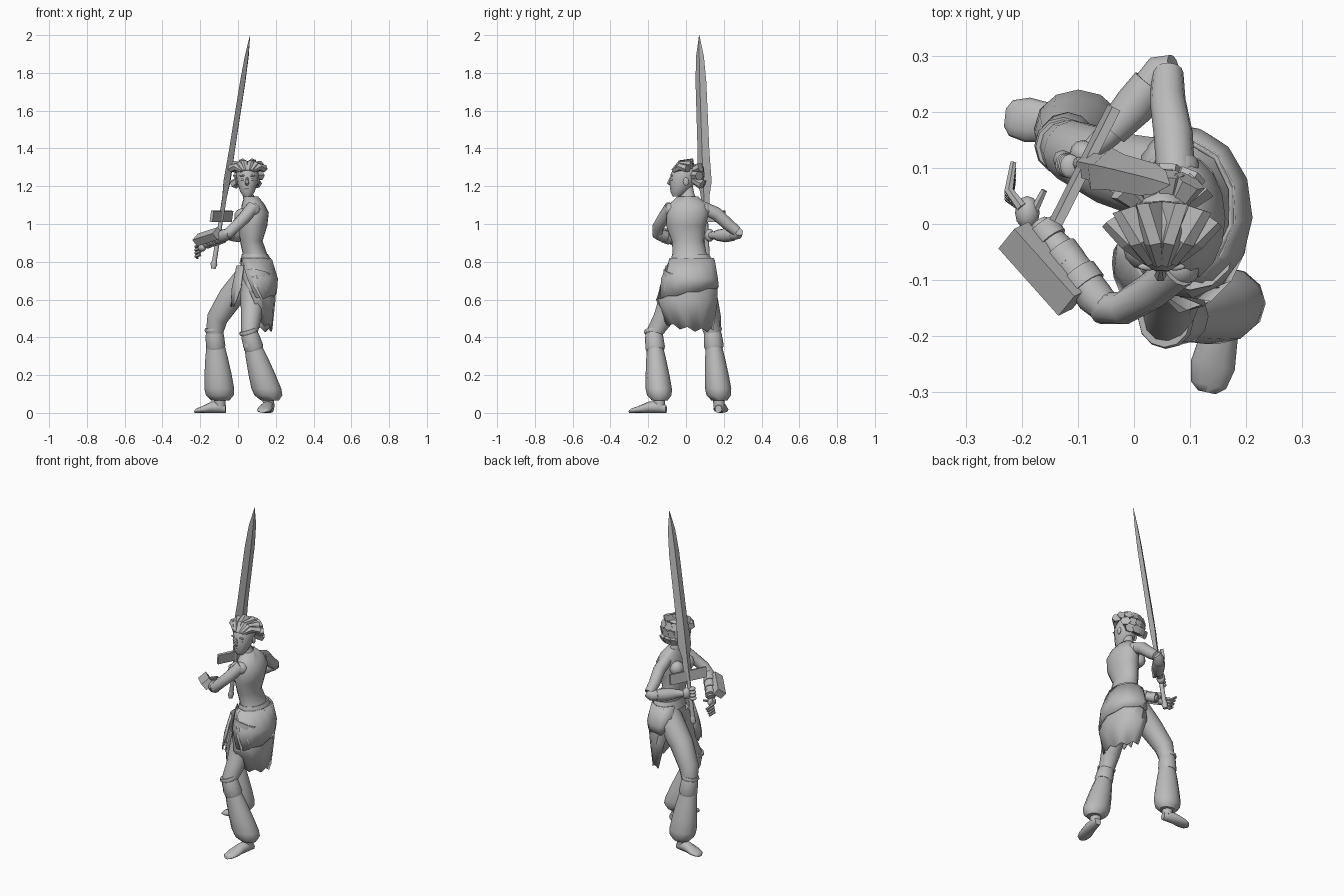
import bpy, bmesh, math
from mathutils import Vector

cube = bpy.data.objects.get("Cube")
if cube:
    bpy.data.objects.remove(cube)

grey = bpy.data.materials.new("plain grey")
grey.use_nodes = True
tone = (.5, .5, .5, 1)
grey.diffuse_color = tone
grey.node_tree.nodes["Principled BSDF"].inputs["Base Color"].default_value = tone

X, Y, Z = Vector((1, 0, 0)), Vector((0, 1, 0)), Vector((0, 0, 1))
CM = .01  # every helper below takes hundredths of a unit


def finish(name, bm, angle=40):
    bmesh.ops.recalc_face_normals(bm, faces=bm.faces)
    mesh = bpy.data.meshes.new(name)
    bm.to_mesh(mesh)
    bm.free()
    mesh.materials.append(grey)
    obj = bpy.data.objects.new(name, mesh)
    bpy.context.collection.objects.link(obj)
    bpy.ops.object.select_all(action='DESELECT')
    obj.select_set(True)
    bpy.context.view_layer.objects.active = obj
    if angle:
        bpy.ops.object.shade_smooth_by_angle(angle=math.radians(angle))
    return obj


def loft(name, rows, ref=X, axis=None, sides=12, angle=50):
    """Join rings given as (x, y, z, radius[, second radius])."""
    bm = bmesh.new()
    centres = [Vector(r[:3]) * CM for r in rows]
    rings = []
    for i, row in enumerate(rows):
        after, before = centres[min(i + 1, len(rows) - 1)], centres[max(i - 1, 0)]
        t = (axis or (after - before)).normalized()
        u = (ref - t * ref.dot(t)).normalized()
        v = t.cross(u)
        ring = []
        for k in range(sides):
            a = math.tau * k / sides
            offset = u * math.cos(a) * row[3] + v * math.sin(a) * row[-1]
            ring.append(bm.verts.new(centres[i] + offset * CM))
        rings.append(ring)
    for low, high in zip(rings, rings[1:]):
        for k in range(sides):
            n = (k + 1) % sides
            bm.faces.new((low[k], low[n], high[n], high[k]))
    bm.faces.new(rings[0][::-1])
    bm.faces.new(rings[-1])
    return finish(name, bm, angle)


def ball(name, centre, size):
    bm = bmesh.new()
    bmesh.ops.create_uvsphere(bm, u_segments=12, v_segments=8, radius=1)
    bmesh.ops.scale(bm, vec=Vector(size) * CM, verts=bm.verts)
    bmesh.ops.translate(bm, vec=Vector(centre) * CM, verts=bm.verts)
    return finish(name, bm, 60)


def block(name, start, end, up, width, height):
    """Square bar running between two points."""
    d = (Vector(end) - Vector(start)).normalized()
    h = (up - d * up.dot(d)).normalized()
    s = d.cross(h)
    bm = bmesh.new()
    bmesh.ops.create_cube(bm, size=1)
    mid, span = (Vector(start) + Vector(end)) / 2, (Vector(end) - Vector(start)).length
    for v in bm.verts:
        v.co = (mid + d * v.co.x * span + s * v.co.y * width + h * v.co.z * height) * CM
    return finish(name, bm, 0)


def cloth(name, rows, hem, steps, thick=.7):
    """Draped strip: rows are (cx, cy, z, rx, ry, start, end) in degrees from the back."""
    bm = bmesh.new()
    grid = []
    for j, (cx, cy, z, rx, ry, start, end) in enumerate(rows):
        line = []
        for k in range(steps + 1):
            a = math.radians(start + (end - start) * k / steps)
            drop = hem(k, a) if j == len(rows) - 1 else 0
            line.append(bm.verts.new(Vector((cx + rx * math.cos(a), cy + ry * math.sin(a), z - drop)) * CM))
        grid.append(line)
    for a, b in zip(grid, grid[1:]):
        for k in range(steps):
            bm.faces.new((a[k], a[k + 1], b[k + 1], b[k]))
    obj = finish(name, bm, 30)
    mod = obj.modifiers.new("thickness", 'SOLIDIFY')
    mod.thickness, mod.offset = thick * CM, 0
    return obj


# Torso, chest and neck
loft("torso", [(9, 2, 64, 7, 9), (10, 2, 72, 9, 12), (10, 3, 79, 8, 11), (9, 2, 84, 6.5, 9),
               (7, 1, 91, 6, 8.5), (8, 0, 99, 7.5, 10.5), (9, 1, 106, 7.3, 11.2),
               (8, 1, 110.5, 6, 10), (7, 1, 114.5, 3.7, 5.5)], axis=Z, sides=16)
loft("neck", [(7, 1, 112, 4, 5), (5, 1, 116, 2.7, 3.4), (5, 0, 121, 2.7, 3.4)], axis=Z)
for side in (-1, 1):
    ball("breast", (2, 1 + 5 * side, 104), (4, 4.3, 4.3))
    ball("shoulder", (8, 1 + 8.8 * side, 107.5), (3.8, 3.6, 3.8))
loft("belt", [(9.5, 3, 79, 8.8, 11.6), (9, 2.5, 84, 7, 9.8)], axis=Z, sides=16)

# Head with simple features
loft("head", [(5, -5, 114.5, 2, 2), (5, -4, 117, 3.8, 4.4), (5, -2, 121, 5.2, 6.6),
              (5, -1, 126, 6, 7.5), (5, 0, 130, 5.2, 6.5), (5, 0, 133, 2.5, 3.2)], axis=Z, sides=14)
loft("nose", [(4.8, -8, 125, .5), (4.7, -9.2, 121.5, 1.1), (4.8, -8, 120.3, .6)], axis=Z, sides=6)
ball("lips", (4.8, -7.6, 118.4), (1.6, 1, .7))
for side in (-1, 1):
    ball("eye", (4.9 + 2.3 * side, -7.2, 123.5), (1.1, .8, .7))
    ball("brow", (4.9 + 2.4 * side, -7.6, 125.6), (1.8, .7, .5))
    ball("ear", (5 + 5.8 * side, 0, 122.5), (.6, 1.5, 2.2))

# Hair swept back in thick locks that flare towards their ends
for k in range(6):
    a = math.radians(-75 + 30 * k)
    s, c = math.sin(a), math.cos(a)
    loft("top_lock", [(5 + 3 * s, -6 - c, 128, 1.1), (5 + 6 * s, -3, 129.5 + 2.5 * c, 2),
                      (5 + 8.7 * s, 4 * c, 128.5 + 4 * c, 2.8, 2.2)], ref=Y, sides=6, angle=20)
for row in range(3):
    for k in range(4):
        s = (k + row % 2 / 2) / 1.75 - 1
        loft("back_lock", [(5 + 3 * s, 3, 124 + 2 * row, 1.8),
                           (5 + 7 * s, 10 - 2.5 * s * s - row / 2, 121 + 4.5 * row, 3, 2.5)],
             sides=6, angle=20)

# Legs: thigh, knee cuff, baggy trouser leg and foot
loft("left_thigh", [(10, -4, 74, 8), (8, -7, 62, 6.8), (7, -12, 50, 5.4), (6, -17, 42, 4.3), (7, -17, 35, 4.2)])
loft("right_thigh", [(8, 7, 74, 8), (-4, 10, 61, 6.7), (-11, 13, 50, 5.6), (-12.5, 14, 42, 4.5), (-12, 14, 35, 4.2)])


def lower_leg(side, knee, low, toe):
    knee, low, toe = Vector(knee), Vector(low), Vector(toe)
    at = lambda f: tuple(knee.lerp(low, f))
    loft(side + "_knee_band", [at(-.06) + (4.8,), at(-.03) + (5.2,), at(0) + (4.7,)])
    loft(side + "_knee_cuff", [at(0) + (4.4,), at(.05) + (4.8,), at(.22) + (5.2,), at(.26) + (4.7,)])
    # Baggy leg, a little wider across than deep
    loft(side + "_trouser", [at(f) + (w, w * .88) for f, w in
                             ((.22, 4.9), (.4, 6), (.65, 7.2), (.86, 7.9), (.96, 7.4), (1.04, 4.8))], axis=Z)
    # Foot runs from heel to toe, flat on the ground
    heel = Vector((low.x, low.y, 0))
    way = toe - heel
    foot = lambda f, h, w: tuple(heel + way * f + Z * h) + (w, h)
    loft(side + "_ankle", [at(.9) + (3.4,), tuple(heel + Z * 3) + (2.8,)])
    loft(side + "_foot", [foot(-.22, 2, 1.8), foot(0, 3.2, 2.8), foot(.35, 3, 3.3),
                          foot(.7, 1.8, 4), foot(.92, 1.2, 3.2), foot(1, .7, 1.6)],
         ref=way.cross(Z), axis=way)


lower_leg("left", (6, -17, 42), (16.5, -14, 8), (13, -30, 0))
lower_leg("right", (-12.5, 14, 43), (-9.5, 17.5, 8), (-23, 19, 0))

# Wrapped skirt with an uneven hem, an upper overlap and a front flap
cloth("skirt", [(9, 3, 82, 8.5, 11.5, -150, 150), (9, 2, 71, 11, 14.5, -125, 135),
                (8, .5, 60, 11.5, 16, -90, 110), (8, 1, 48, 10, 13.2, -70, 85)],
      lambda k, a: 2 * (k % 2) + 2 * math.sin(a) + 2.5 * math.cos(a), 9)
cloth("skirt_overlap", [(9, 3, 81, 9, 12, -140, 145), (9, 2, 71, 11.8, 15, -110, 130),
                        (8.3, 1, 64, 12, 16.1, -85, 105)], lambda k, a: k % 2 - 3 * math.sin(a), 9)
cloth("front_flap", [(8, -4, 78, 8.5, 8, 165, 235), (6, -6, 66, 9, 9, 165, 240),
                     (5, -7, 59, 8.6, 9, 165, 225)], lambda k, a: 3 * (k % 2), 4)

# Left arm reaching forward, with a tilted box on its bracer
loft("left_upper_arm", [(8, -8, 109, 3.4), (3, -12, 103, 3.3), (-2, -15, 98, 3), (-6, -15, 94, 2.8)], ref=Z)
loft("left_forearm", [(-4, -16, 95, 2.6), (-7, -13, 94, 3.3), (-12, -6, 92, 3), (-17, 0, 89, 1.9)], ref=Z)
for f in (.15, .5, .85):
    p = Vector((-7, -13, 94)).lerp(Vector((-16, -1, 90)), f)
    q = p + Vector((-1.8, 2.4, -.8))
    loft("bracer_band", [tuple(p) + (3.8 - f,), tuple(q) + (3.8 - f,)], ref=Z)
block("bracer_box", (-10.8, -14, 95), (-21.5, -2, 91.5), Vector((-.45, -.4, .8)), 5.6, 4.4)
ball("left_palm", (-19, 2, 87.5), (2.2, 3, 2.2))
for k in range(4):
    h = 89 - 1.7 * k
    loft("left_finger", [(-20, 3, h, 1), (-22.3, 6 - k / 2, h - 1, .9), (-21.5, 11 - k, h - 2, .6)],
         ref=Z, sides=6)
loft("left_thumb", [(-18, 2, 88, .9), (-16, 6, 89, .6)], ref=Z, sides=6)

# Right arm bent back, its fist around the sword grip
loft("right_upper_arm", [(7.5, 8, 109, 3.4), (7, 16, 105.5, 3.5), (6, 22, 100, 3.2), (6, 27, 96, 2.8)], ref=X)
loft("right_forearm", [(7, 28, 96, 2.2), (5, 27.5, 95, 3), (1, 22, 94, 3.3), (-5, 15.5, 94, 2.3),
                       (-8, 13, 94, 1.8)], ref=Z)
loft("right_bracer", [(3, 25, 94.5, 3.4), (0, 21, 94, 3.7), (-4, 16.5, 94, 2.9)], ref=Z)
ball("right_palm", (-9, 12.5, 94), (2.5, 2.5, 3.4))

# Sword built along a leaning axis
base, tip = Vector((-13, 11.5, 77)), Vector((6.4, 7, 200))
wide = Vector((.45, .89, 0))
along = lambda f: tuple(base.lerp(tip, f))
loft("blade", [along(f) + (w, d) for f, w, d in
               [(.2, 2.4, 1.3), (.31, 2.6, 1.4), (.37, 4.2, 1.7), (.5, 3.5, 1.7),
                (.8, 3.2, 1.4), (.91, 2.3, .9), (1, .1, .1)]],
     ref=wide, sides=4, angle=15)
loft("grip", [along(0) + (1.3,), along(.22) + (1.1,)], sides=8)
loft("pommel", [along(-.005) + (1.2,), along(.015) + (1.8,), along(.03) + (1.2,)], sides=8)

# Guard made of two flat wings beside the blade
hub = Vector(along(.22))
for side in (-1, 1):
    block("guard_wing", hub + wide * side, hub + wide * 11.5 * side, tip - base, 1.6, 6)
for k in range(4):
    p = Vector(along(.115 + .015 * k))
    ball("right_finger", tuple(p + Vector((-1.5, -.5, 0))), (1.8, 2.2, 1))
